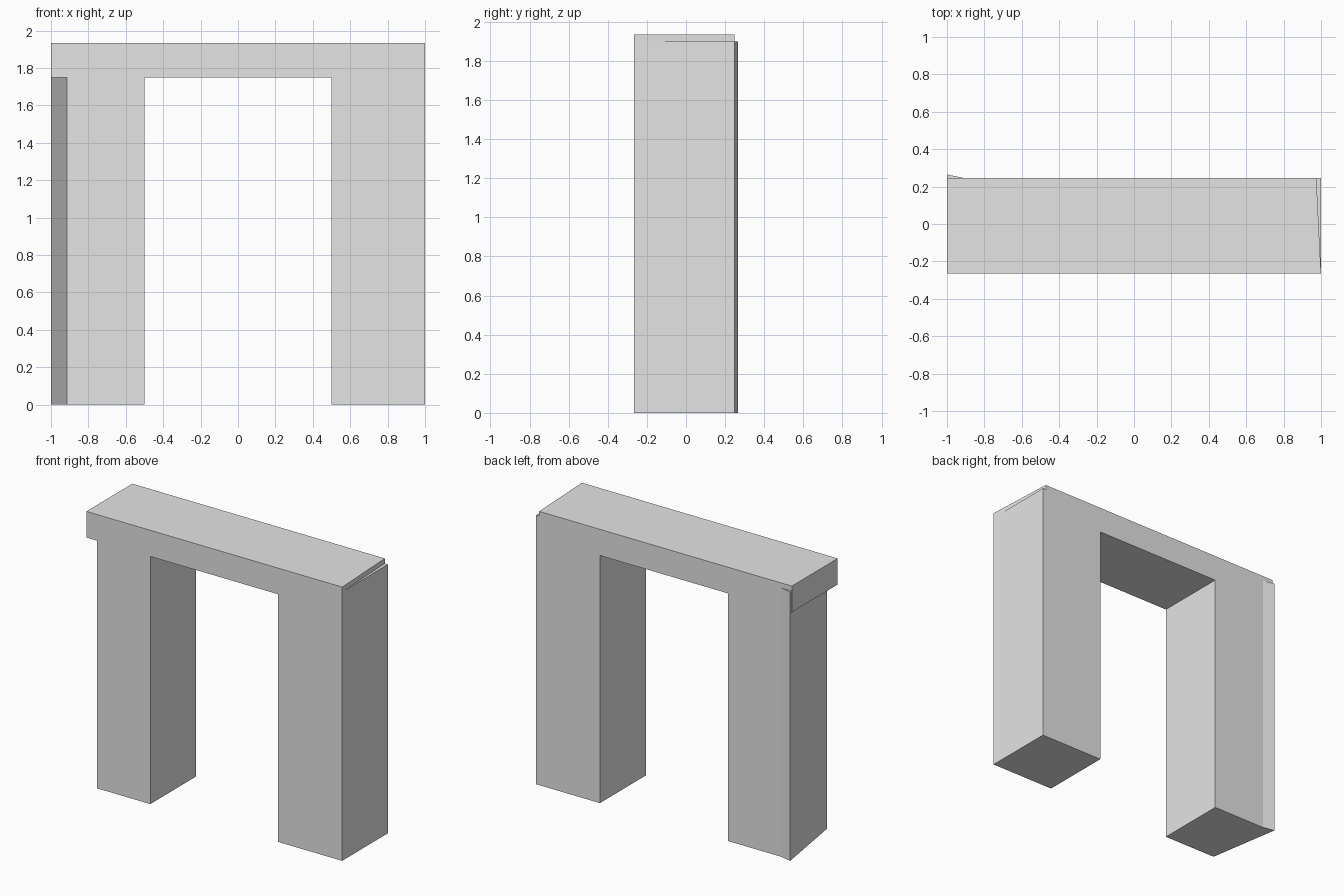
import bpy
import bmesh

if "Cube" in bpy.data.objects:
    bpy.data.objects.remove(bpy.data.objects["Cube"], do_unlink=True)

# Single plain stone colour
stone = bpy.data.materials.new("light_grey_stone")
stone.use_nodes = True
grey = (0.78, 0.78, 0.78, 1)
stone.diffuse_color = grey
stone.node_tree.nodes["Principled BSDF"].inputs["Base Color"].default_value = grey

FRONT, BACK = -0.265, 0.247
HEIGHT, BEAM_BOTTOM, LEG_TOP = 1.935, 1.75, 1.9


def prism(name, outline, bottom, top):
    """Extrude a floor outline upward into a flat-faced block."""
    bm = bmesh.new()
    face = bm.faces.new([bm.verts.new((x, y, bottom)) for x, y in outline])
    result = bmesh.ops.extrude_face_region(bm, geom=[face])
    for v in result["geom"]:
        if isinstance(v, bmesh.types.BMVert):
            v.co.z = top
    bmesh.ops.recalc_face_normals(bm, faces=bm.faces)
    mesh = bpy.data.meshes.new(name)
    bm.to_mesh(mesh)
    bm.free()
    mesh.materials.append(stone)
    obj = bpy.data.objects.new(name, mesh)
    bpy.context.collection.objects.link(obj)
    return obj


# Square pillar on the +x side
prism("left_pillar", [(0.5, FRONT), (1, FRONT), (1, BACK), (0.5, BACK)], 0, LEG_TOP)

# Pillar on the -x side, with a slanted outer face and a flared back corner
prism("right_pillar", [(-0.915, FRONT), (-0.5, FRONT), (-0.5, BACK),
                       (-0.915, BACK), (-1, 0.265)], 0, LEG_TOP)

# Beam across the top, its +x end cut slightly askew
prism("lintel", [(-1, FRONT), (1, FRONT), (0.975, BACK), (-1, BACK)],
      BEAM_BOTTOM, HEIGHT)
